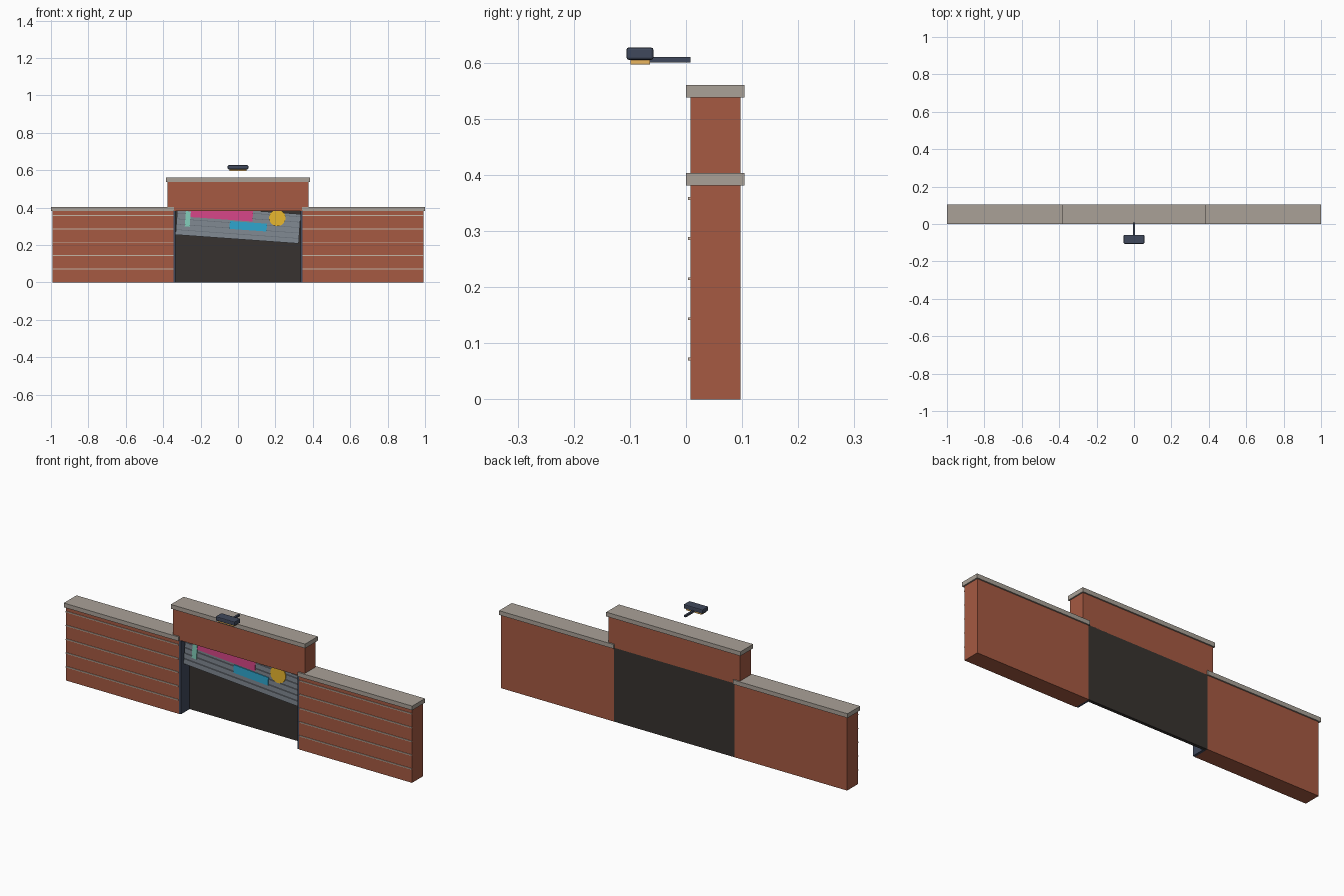
import bpy, math
from mathutils import Matrix, Vector

if "Cube" in bpy.data.objects:
    bpy.data.objects.remove(bpy.data.objects["Cube"])


def mat(name, r, g, b):
    m = bpy.data.materials.new(name)
    m.diffuse_color = [(c / 255) ** 2.2 for c in (r, g, b)] + [1]
    m.use_nodes = True
    m.node_tree.nodes["Principled BSDF"].inputs["Base Color"].default_value = m.diffuse_color
    return m


BRICK = mat("brick", 164, 90, 68)
STONE = mat("stone", 168, 160, 150)
MORTAR = mat("mortar", 196, 180, 165)
DARK = mat("dark", 58, 54, 51)
STEEL = mat("steel", 128, 136, 145)
GROOVE = mat("groove", 105, 113, 122)
NAVY = mat("navy", 66, 74, 92)
PINK = mat("pink", 214, 72, 135)
BLUE = mat("blue", 50, 165, 205)
YELLOW = mat("yellow", 232, 182, 50)
MINT = mat("mint", 130, 205, 185)
AMBER = mat("amber", 235, 180, 95)


def box(name, x, y, z, m, bevel=0):
    """Box from (min, max) ranges."""
    bpy.ops.mesh.primitive_cube_add(size=1)
    o = bpy.context.object
    o.name = name
    o.data.transform(Matrix.Diagonal((x[1] - x[0], y[1] - y[0], z[1] - z[0], 1)))
    o.location = (sum(x) / 2, sum(y) / 2, sum(z) / 2)
    o.data.materials.append(m)
    if bevel:
        b = o.modifiers.new("bevel", "BEVEL")
        b.width, b.segments = bevel, 2
    return o


# Side walls, caps, mortar courses and door rails on both sides
for s, side in ((-1, "left"), (1, "right")):
    def span(a, b):
        return sorted((s * a, s * b))
    box(f"{side}_wall", span(0.345, 0.993), (0.008, 0.097), (0, 0.382), BRICK)
    box(f"{side}_wall_cap", span(0.342, 1.0), (0, 0.104), (0.381, 0.403), STONE)
    for i in range(5):
        z = 0.072 + i * 0.0715
        box(f"{side}_mortar_{i}", span(0.346, 0.992), (0.004, 0.009),
            (z - 0.0025, z + 0.0025), MORTAR)
    box(f"{side}_rail", span(0.334, 0.347), (0.01, 0.082), (0, 0.385), NAVY)

# Lintel over the opening, and the dark interior
box("lintel", (-0.378, 0.378), (0.008, 0.097), (0.383, 0.539), BRICK)
box("lintel_cap", (-0.385, 0.385), (0, 0.104), (0.538, 0.56), STONE)
box("dark_interior", (-0.345, 0.345), (0.081, 0.097), (0, 0.385), DARK)

# Crooked roller shutter, laid out square and then turned about its bottom centre
tilt = (Matrix.Translation((-0.005, 0, 0.2315)) @
        Matrix.Rotation(math.radians(4.1), 4, 'Y'))


def tilted(o):
    bpy.context.view_layer.update()
    o.matrix_world = tilt @ o.matrix_world


PITCH = 0.029
tilted(box("shutter_back", (-0.33, 0.33), (0.038, 0.046), (0, 0.155), GROOVE))
for i in range(6):
    z0 = i * PITCH
    tilted(box(f"shutter_slat_{i}", (-0.33, 0.33), (0.031, 0.042),
               (z0, min(z0 + PITCH - 0.003, 0.158)), STEEL))

# Painted patches on the shutter
tilted(box("pink_patch", (-0.268, 0.075), (0.028, 0.032), (0.1, 0.158), PINK))
tilted(box("blue_patch", (-0.045, 0.154), (0.027, 0.032), (0.052, 0.094), BLUE))
tilted(box("mint_patch", (-0.284, -0.257), (0.027, 0.032), (0.048, 0.13), MINT))
bpy.ops.mesh.primitive_cylinder_add(vertices=24, radius=0.044, depth=0.005,
                                    location=(0.21, 0.0295, 0.345),
                                    rotation=(math.pi / 2, 0, 0))
disc = bpy.context.object
disc.name = "yellow_disc"
disc.data.materials.append(YELLOW)

# Lamp held out in front
box("lamp_housing", (-0.055, 0.055), (-0.106, -0.058), (0.605, 0.627), NAVY, 0.004)
box("lamp_lens", (-0.045, 0.045), (-0.099, -0.064), (0.597, 0.606), AMBER)
box("lamp_arm", (-0.005, 0.005), (-0.07, 0.008), (0.6, 0.61), NAVY)
